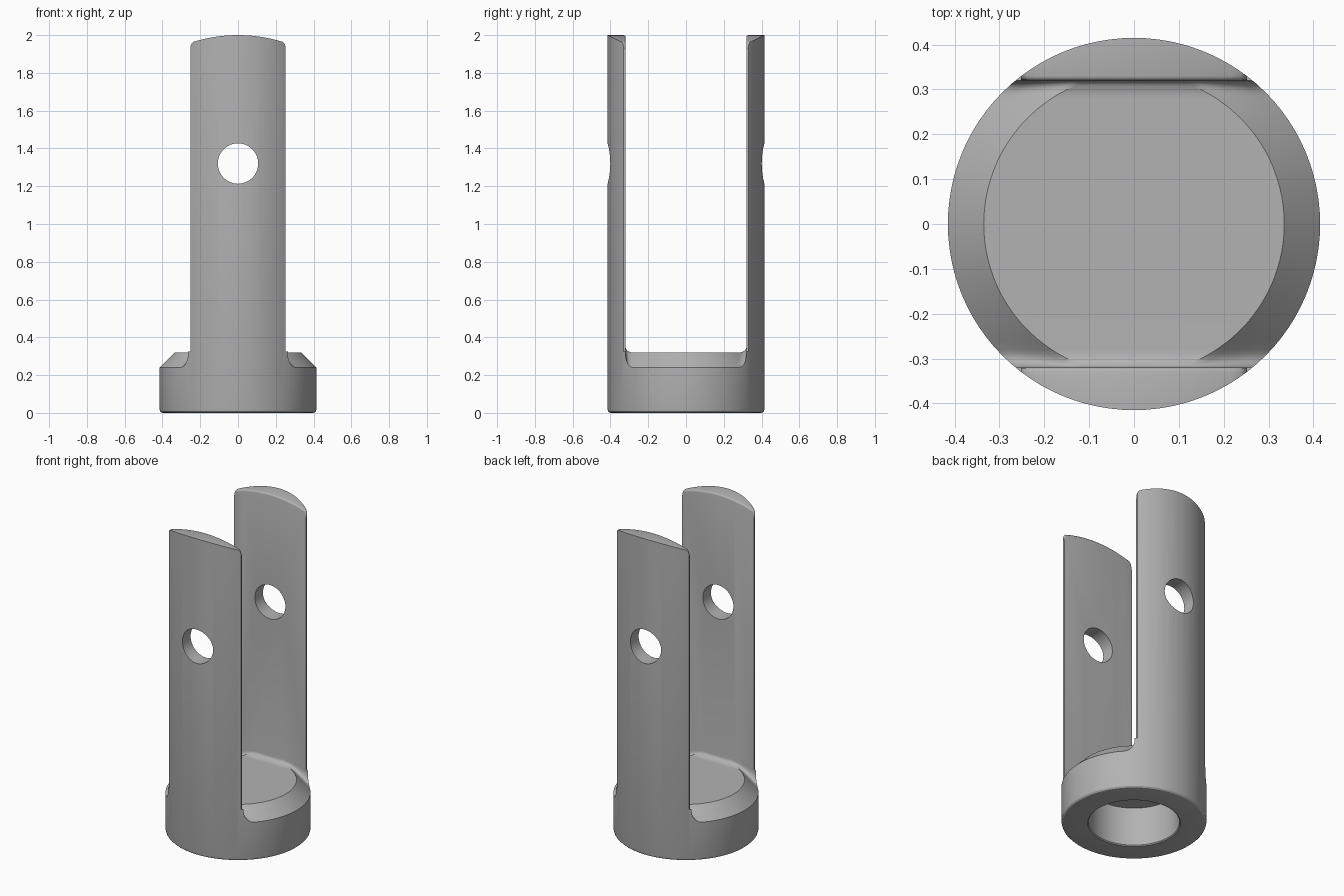
import bpy, bmesh, math

cube = bpy.data.objects.get("Cube")
if cube:
    bpy.data.objects.remove(cube, do_unlink=True)

RADIUS, PLATEAU, SLOT = 0.415, 0.335, 0.32
TOP, FLOOR, FILLET = 2.0, 0.32, 0.04

grey = bpy.data.materials.new("plain grey")
grey.use_nodes = True
color = (0.45, 0.45, 0.45, 1)
grey.diffuse_color = color
grey.node_tree.nodes["Principled BSDF"].inputs["Base Color"].default_value = color


def make(name, bm, helper=True):
    bmesh.ops.recalc_face_normals(bm, faces=bm.faces[:])
    mesh = bpy.data.meshes.new(name)
    bm.to_mesh(mesh)
    bm.free()
    mesh.materials.append(grey)
    obj = bpy.data.objects.new(name, mesh)
    bpy.context.collection.objects.link(obj)
    obj.hide_render = helper
    return obj


def prism(name, points):
    """Extrude an x-z outline right through the part along y."""
    bm = bmesh.new()
    face = bm.faces.new([bm.verts.new((x, -1, z)) for x, z in points])
    new = bmesh.ops.extrude_face_region(bm, geom=[face])["geom"]
    for v in new:
        if isinstance(v, bmesh.types.BMVert):
            v.co.y = 1
    return make(name, bm)


# Turned body with a rounded foot and a blind bore underneath
profile = [(0, 0.25), (0.26, 0.25), (0.26, 0.006), (0.266, 0), (0.397, 0),
           (0.406, 0.002), (0.413, 0.009), (RADIUS, 0.018), (RADIUS, 2.2), (0, 2.2)]
bm = bmesh.new()
verts = [bm.verts.new((r, 0, z)) for r, z in profile]
edges = [bm.edges.new(pair) for pair in zip(verts, verts[1:])]
bmesh.ops.spin(bm, geom=verts + edges, cent=(0, 0, 0), axis=(0, 0, 1),
               angle=math.tau, steps=96)
bmesh.ops.remove_doubles(bm, verts=bm.verts[:], dist=0.0001)
body = make("forked_socket", bm, helper=False)


# Slot cutter: its underside shapes the plateau, the cone chamfer and the fillets
def floor_height(x, y):
    drop = max(0, math.hypot(x, y) - PLATEAU)
    d = min(1, max(0, (abs(y) - SLOT + FILLET) / FILLET))
    rise = 0.03 + 0.5 * min(drop, 0.08)
    return FLOOR - drop + rise * (1 - math.sqrt(1 - d * d))


inner = SLOT - FILLET
fillet_rows = [inner + FILLET * math.sin(i * math.pi / 12) for i in range(1, 7)]
rows = [-y for y in reversed(fillet_rows)]
rows += [inner * (i / 14 - 1) for i in range(29)] + fillet_rows
bm = bmesh.new()
grid = []
for y in rows:
    xi, xo = math.sqrt(PLATEAU**2 - y * y), math.sqrt(RADIUS**2 - y * y)
    half = [xi * 0.5] + [xi + (xo - xi) * i / 6 for i in range(7)] + [0.5]
    xs = [-x for x in reversed(half)] + [0] + half
    grid.append([bm.verts.new((x, y, floor_height(x, y))) for x in xs])
for a, b in zip(grid, grid[1:]):
    for i in range(len(a) - 1):
        bm.faces.new((a[i], a[i + 1], b[i + 1], b[i]))
new = bmesh.ops.extrude_face_region(bm, geom=bm.faces[:])["geom"]
for v in new:
    if isinstance(v, bmesh.types.BMVert):
        v.co.z = 3
slot = make("slot_cutter", bm)

# Outline cutter: trims the prong sides and gives them an arched top
W, ARC = 0.252, 0.80
arch = [(x, TOP - ARC + math.sqrt(ARC**2 - x * x))
        for x in [0.238 * (i / 12 - 1) for i in range(25)]]
edge = [(W, 0.325), (W, 1.94), (0.248, 1.953)]
outline = [(-1, 0.325)] + [(-x, z) for x, z in edge] + arch + edge[::-1]
outline += [(1, 0.325), (1, 3), (-1, 3)]
trim = prism("outline_cutter", outline)

# Cross hole through both prongs
hole = prism("pin_hole_cutter", [(0.107 * math.cos(i * math.tau / 48),
                                  1.32 + 0.107 * math.sin(i * math.tau / 48))
                                 for i in range(48)])

for cutter in (slot, trim, hole):
    mod = body.modifiers.new(cutter.name, 'BOOLEAN')
    mod.operation, mod.solver, mod.object = 'DIFFERENCE', 'EXACT', cutter
bpy.context.view_layer.objects.active = body
body.select_set(True)
for mod in list(body.modifiers):
    bpy.ops.object.modifier_apply(modifier=mod.name)
for cutter in (slot, trim, hole):
    bpy.data.objects.remove(cutter, do_unlink=True)

# Round the inner top edge of each prong
bm = bmesh.new()
bm.from_mesh(body.data)
bmesh.ops.remove_doubles(bm, verts=bm.verts[:], dist=0.0002)
bmesh.ops.dissolve_limit(bm, angle_limit=0.002, verts=bm.verts[:], edges=bm.edges[:])
rim = [e for e in bm.edges
       if all(abs(abs(v.co.y) - SLOT) < 0.001 and v.co.z > 1.93 for v in e.verts)
       and len(e.link_faces) == 2 and e.calc_face_angle() > 1]
bmesh.ops.bevel(bm, geom=rim, offset=0.012, segments=3, profile=0.5,
                affect='EDGES', clamp_overlap=True)
bm.to_mesh(body.data)
bm.free()

bpy.ops.object.shade_smooth_by_angle(angle=math.radians(32))
